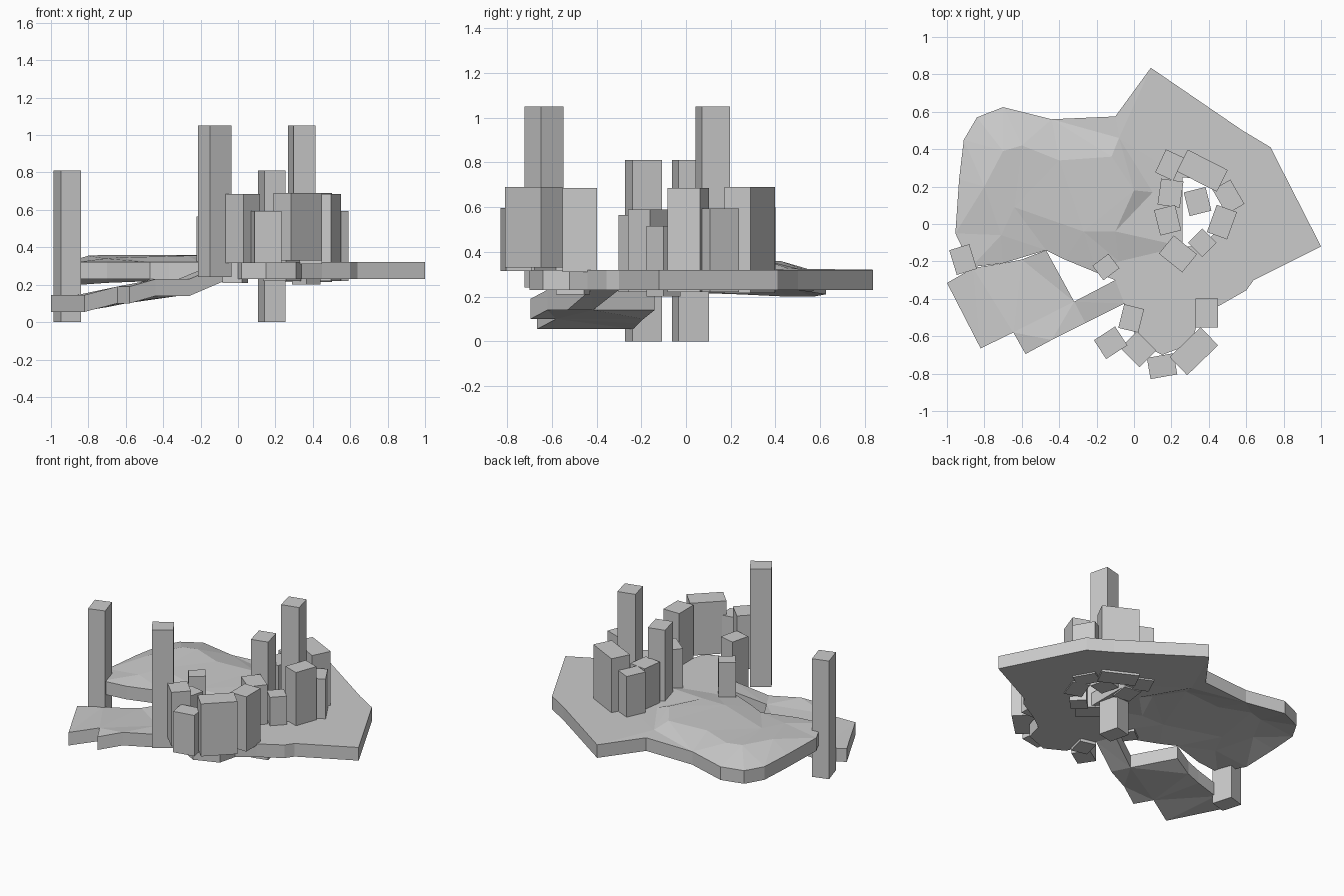
import bpy, bmesh
from math import radians
from mathutils import Vector
from mathutils.geometry import delaunay_2d_cdt

if "Cube" in bpy.data.objects:
    bpy.data.objects.remove(bpy.data.objects["Cube"])

THICK = 0.09


def sheet(name, outline, inner=(), hole=()):
    """Faceted slab: triangulated top surface, copied down by THICK and walled."""
    pts = list(outline) + list(hole) + list(inner)
    n, h = len(outline), len(hole)
    edges = [(i, (i + 1) % n) for i in range(n)]
    edges += [(n + i, n + (i + 1) % h) for i in range(h)]
    co, _, faces, ov, _, _ = delaunay_2d_cdt(
        [Vector(p[:2]) for p in pts], edges, [], 1, 1e-5)
    src = [o[0] for o in ov]
    bm = bmesh.new()
    top = [bm.verts.new((c.x, c.y, pts[s][2])) for c, s in zip(co, src)]
    low = [bm.verts.new((c.x, c.y, pts[s][2] - THICK)) for c, s in zip(co, src)]
    for f in faces:
        if all(n <= src[i] < n + h for i in f):
            continue
        bm.faces.new([top[i] for i in f])
        bm.faces.new([low[i] for i in reversed(f)])
    # side walls along every open edge of the top surface
    pair = dict(zip(top, low))
    for e in [e for e in bm.edges if e.is_boundary and e.verts[0] in pair]:
        a, b = e.verts
        bm.faces.new((a, b, pair[b], pair[a]))
    bmesh.ops.recalc_face_normals(bm, faces=bm.faces)
    bmesh.ops.dissolve_limit(bm, angle_limit=0.01, verts=bm.verts, edges=bm.edges)
    me = bpy.data.meshes.new(name)
    bm.to_mesh(me)
    bm.free()
    bpy.context.collection.objects.link(bpy.data.objects.new(name, me))


def pillar(name, x, y, w, d, angle, z0, z1):
    bpy.ops.mesh.primitive_cube_add(size=1, location=(x, y, (z0 + z1) / 2),
                                    rotation=(0, 0, radians(angle)))
    ob = bpy.context.object
    ob.name = name
    ob.scale = (w, d, z1 - z0)


# main ground slab: flat on the right, low mound on the left, one hole
F = 0.32
ground = [(0.09, .835, F), (.58, .50, F), (.73, .41, F), (1, -.12, F),
          (.64, -.30, F), (.60, -.355, F), (.45, -.44, F), (.34, -.52, F),
          (.31, -.64, F), (.15, -.70, F), (.02, -.63, F), (-.05, -.43, F),
          (-.10, -.30, F), (-.20, -.26, F), (-.37, -.19, F), (-.47, -.14, F),
          (-.70, -.21, F), (-.87, -.23, F), (-.955, -.05, .31),
          (-.935, .24, .30), (-.91, .45, .29), (-.84, .57, .29),
          (-.70, .625, .30), (-.44, .56, .31), (-.10, .575, F)]
mound = [(-.80, .20, .355), (-.70, .39, .36), (-.60, .42, .36), (-.40, .34, .36),
         (-.12, .36, .36), (0, .18, .36), (-.10, -.04, .355), (-.27, -.04, .355),
         (-.64, .09, .345), (-.71, -.06, .34), (.10, .17, F), (-.08, -.20, F),
         (-.08, .46, .325)]
hole = [(.26, .25, F), (.26, -.12, F), (.36, -.12, F), (.45, -.03, F),
        (.48, .12, F), (.43, .23, F)]
sheet("ground_slab", ground, mound, hole)

# sloping ramp at the front left
ramp = [(-1, -.315, .145), (-.82, -.665, .145), (-.645, -.58, .19),
        (-.58, -.695, .19), (-.44, -.62, .23), (-.26, -.53, .23),
        (-.05, -.425, F), (-.10, -.30, F), (-.32, -.415, .23),
        (-.47, -.14, .23), (-.60, -.19, .19), (-.70, -.21, .17),
        (-.86, -.235, .145)]
sheet("ramp", ramp)

# tall pillars
for i, p in enumerate([
        (-.914, -.19, .112, .138, 17, 0, .81),
        (.18, .02, .115, .14, 14, 0, .81),
        (-.125, -.635, .135, .12, 33, .24, 1.05),
        (.34, .12, .12, .13, 14, .24, 1.05)]):
    pillar(f"tall_pillar_{i}", *p)

# ring of blocks round the hole
for i, p in enumerate([
        (.19, .315, .106, .136, -25, .22, .60),
        (.365, .285, .24, .13, -27, .215, .69),
        (.195, .165, .12, .14, -8, .22, .60),
        (.235, -.16, .16, .125, -39, .22, .59),
        (.365, -.10, .107, .107, 45, .20, .515),
        (.47, .01, .115, .155, -20, .22, .685),
        (.505, .145, .11, .15, 30, .22, .593)]):
    pillar(f"ring_block_{i}", *p)

# cluster of blocks at the front edge
for i, p in enumerate([
        (-.15, -.23, .107, .097, 37, .22, .565),
        (-.015, -.505, .11, .13, -14, .21, .58),
        (.023, -.67, .125, .145, 45, .315, .685),
        (.15, -.76, .145, .115, 10, .315, .595),
        (.32, -.68, .23, .135, 44, .33, .69),
        (.39, -.475, .12, .155, 0, .31, .685)]):
    pillar(f"front_block_{i}", *p)
